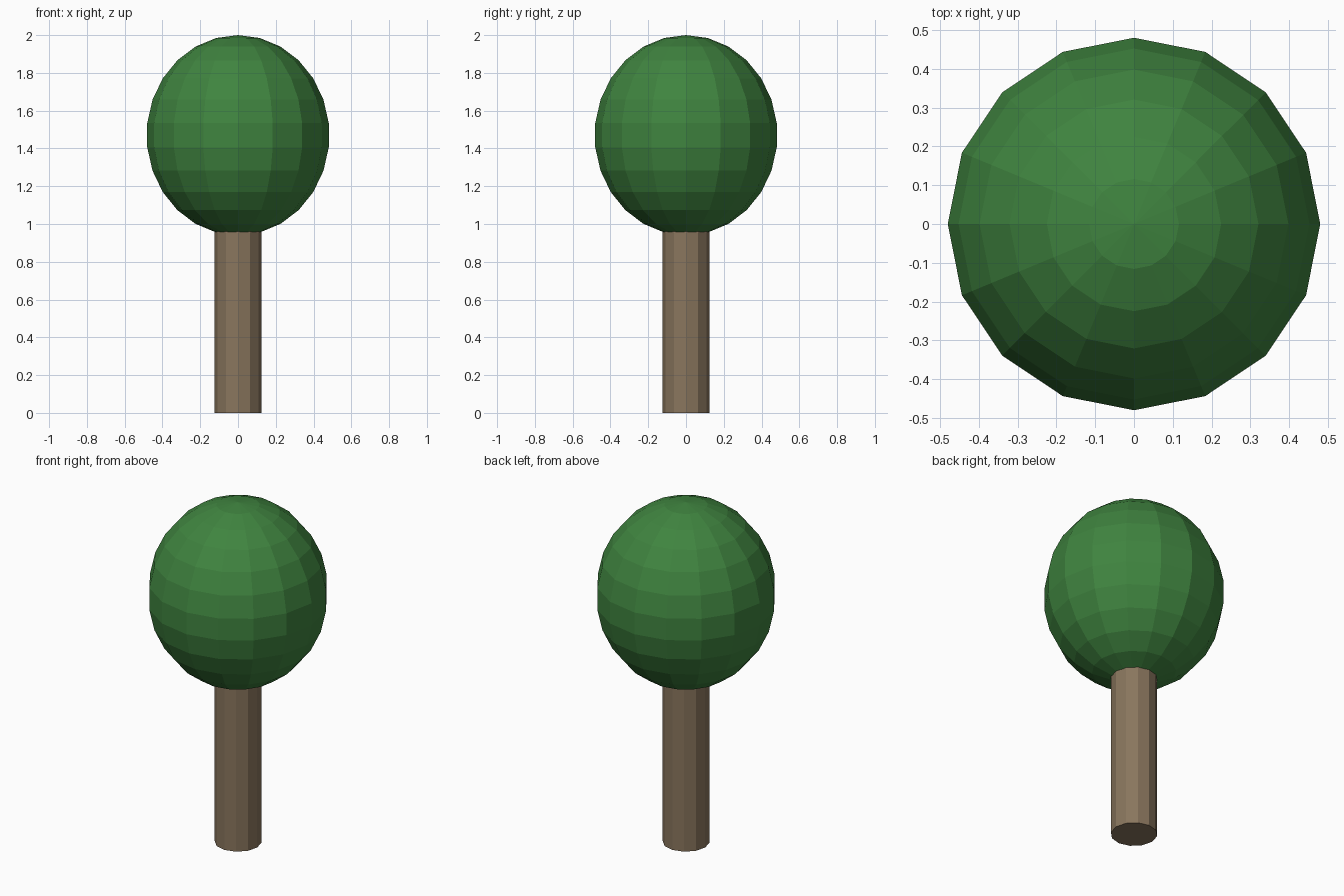
import bpy

if "Cube" in bpy.data.objects:
    bpy.data.objects.remove(bpy.data.objects["Cube"])


def paint(obj, name, color):
    mat = bpy.data.materials.new(name)
    mat.diffuse_color = (*color, 1.0)
    mat.use_nodes = True
    mat.node_tree.nodes["Principled BSDF"].inputs["Base Color"].default_value = mat.diffuse_color
    obj.data.materials.append(mat)


# Trunk: 12-sided post whose top is sunk into the crown
TRUNK_HEIGHT = 1.0
bpy.ops.mesh.primitive_cylinder_add(vertices=12, radius=0.125, depth=TRUNK_HEIGHT,
                                    location=(0, 0, TRUNK_HEIGHT / 2),
                                    rotation=(0, 0, 0))
trunk = bpy.context.object
trunk.name = "trunk"
paint(trunk, "bark", (0.25, 0.18, 0.11))

# Crown: faceted sphere, slightly taller than wide
bpy.ops.mesh.primitive_uv_sphere_add(segments=16, ring_count=13, radius=1,
                                     location=(0, 0, 1.47))
crown = bpy.context.object
crown.name = "crown"
crown.scale = (0.484, 0.484, 0.53)
bpy.ops.object.transform_apply(location=False, rotation=False, scale=True)
paint(crown, "leaves", (0.05, 0.23, 0.05))
